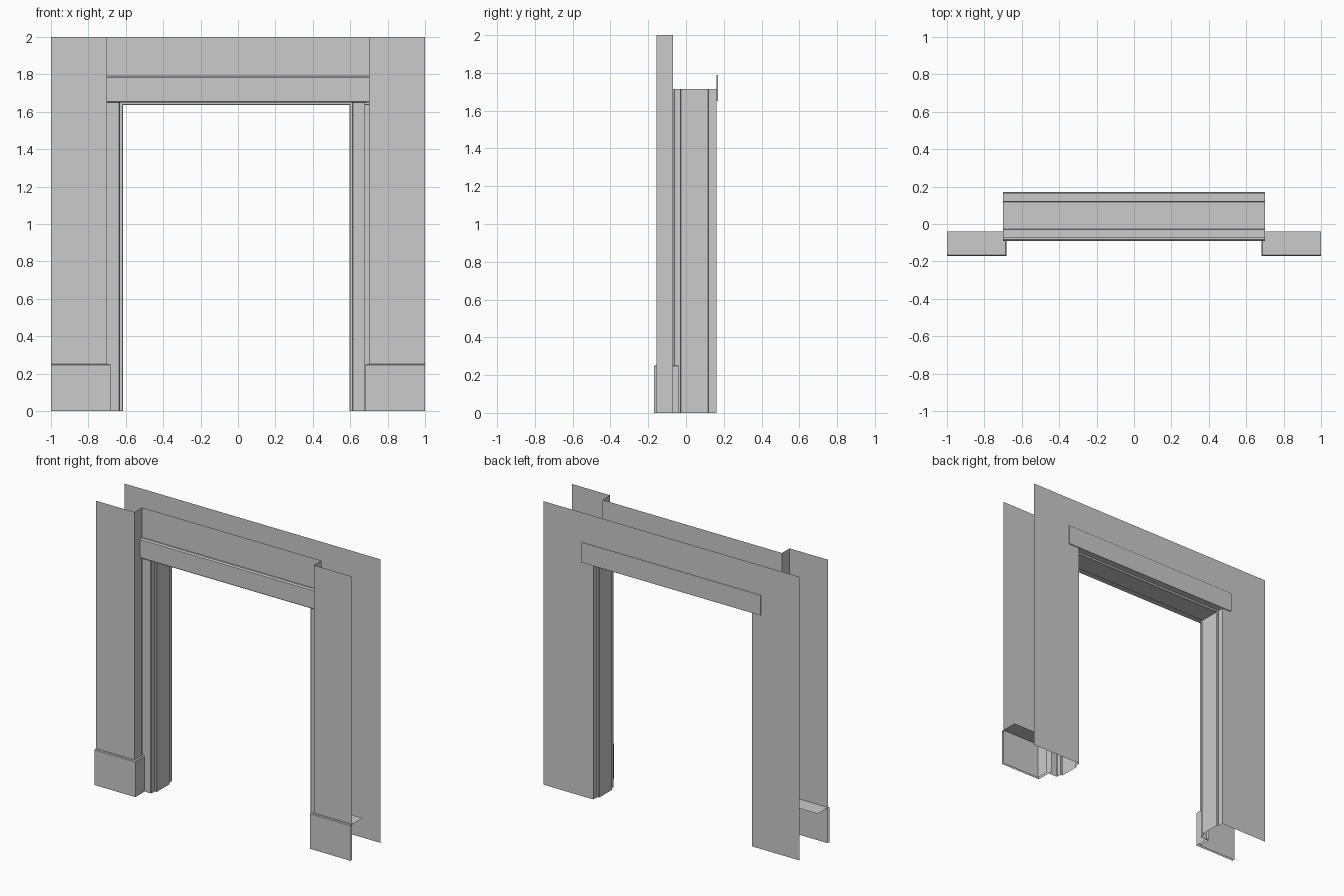
import bpy

if "Cube" in bpy.data.objects:
    bpy.data.objects.remove(bpy.data.objects["Cube"])

OX = -0.01          # the door lining sits slightly left of centre
Y_BACK = 0.162


def make(name, verts, faces):
    me = bpy.data.meshes.new(name)
    me.from_pydata(verts, [], faces)
    me.update()
    ob = bpy.data.objects.new(name, me)
    bpy.context.collection.objects.link(ob)
    return ob


def sweep(name, profile, place, a, b, flip=False, caps=False):
    """Open strip: profile points placed at two ends a and b."""
    n = len(profile)
    verts = [place(p, a) for p in profile] + [place(p, b) for p in profile]
    faces = [(i, i + 1, n + i + 1, n + i) for i in range(n - 1)]
    if caps:
        faces += [tuple(range(n))[::-1], tuple(range(n, 2 * n))]
    if flip:
        faces = [f[::-1] for f in faces]
    return make(name, verts, faces)


def upright(p, t):      # profile in x, y, swept along z
    return (p[0], p[1], t)


def across(p, t):       # profile in y, z, swept along x
    return (t, p[0], p[1])


def sheet(name, x0, x1, z0, z1, y, back=False):
    v = [(x0, y, z0), (x1, y, z0), (x1, y, z1), (x0, y, z1)]
    return make(name, v, [(3, 2, 1, 0) if back else (0, 1, 2, 3)])


for s, side in ((-1, "left"), (1, "right")):
    # front wall with its return into the recess
    sweep("front_wall_" + side, [(s, -0.155), (s * 0.7, -0.155), (s * 0.7, -0.07)],
          upright, 0, 2, flip=s > 0)

    # door jamb: stepped profile with small chamfers
    jamb = [(0.69, -0.067), (0.625, -0.067), (0.62, -0.062), (0.62, -0.03),
            (0.608, -0.03), (0.605, -0.027), (0.605, 0.117), (0.608, 0.12),
            (0.62, 0.12), (0.62, Y_BACK)]
    sweep("jamb_" + side, [(s * x + OX, y) for x, y in jamb],
          upright, 0, 1.715, flip=s > 0)

    # skirting block: front, inner side and top, open behind
    xi, b = 0.682, 0.005
    v = [(1, -0.17, 0), (xi, -0.17, 0), (xi, -0.04, 0),
         (1, -0.17, 0.247), (xi, -0.17, 0.247), (xi, -0.04, 0.247),
         (1, -0.17 + b, 0.252), (xi + b, -0.17 + b, 0.252),
         (xi + b, -0.04, 0.252), (1, -0.04, 0.252)]
    f = [(0, 1, 4, 3), (1, 2, 5, 4), (3, 4, 7, 6), (4, 5, 8, 7), (6, 7, 8, 9)]
    make("skirting_" + side, [(s * x, y, z) for x, y, z in v],
         [q[::-1] for q in f] if s > 0 else f)

# recessed panel over the door
sheet("over_door_panel", -0.7, 0.7, 1.65, 2, -0.07)

# back wall as one sheet around the opening
l, r, h = -0.62 + OX, 0.62 + OX, 1.65
y = Y_BACK
make("back_wall",
     [(-1, y, 0), (l, y, 0), (l, y, h), (r, y, h), (r, y, 0), (1, y, 0),
      (1, y, 2), (r, y, 2), (l, y, 2), (-1, y, 2), (-1, y, h), (1, y, h)],
     [(10, 2, 1, 0), (9, 8, 2, 10), (8, 7, 3, 2), (7, 6, 11, 3), (11, 5, 4, 3)])

# lintel trims, front and back
sweep("front_lintel", [(-0.07, 1.79), (-0.082, 1.79), (-0.09, 1.782),
                       (-0.09, 1.655), (-0.085, 1.65), (-0.07, 1.65)],
      across, -0.7, 0.7, caps=True)
sweep("back_lintel", [(Y_BACK, 1.79), (0.168, 1.79), (0.17, 1.787),
                      (0.17, 1.653), (0.168, 1.65), (Y_BACK, 1.65)],
      across, -0.7, 0.7, flip=True, caps=True)

# stepped soffit of the opening
sweep("soffit", [(-0.085, 1.65), (-0.03, 1.65), (-0.03, 1.638), (-0.027, 1.635),
                 (0.117, 1.635), (0.12, 1.638), (0.12, 1.65), (0.168, 1.65)],
      across, -0.7, 0.7)
